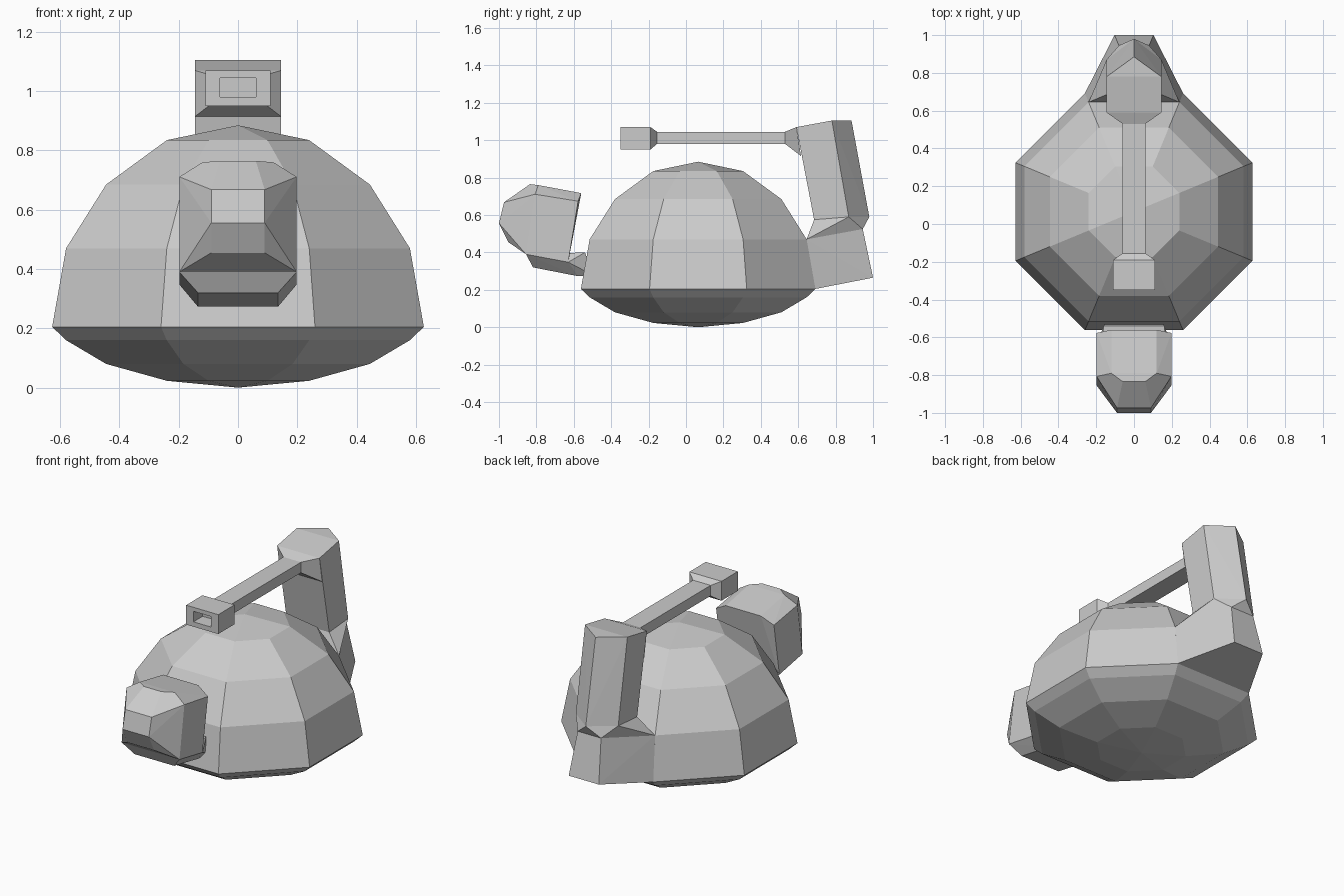
import bpy, bmesh, math

if "Cube" in bpy.data.objects:
    bpy.data.objects.remove(bpy.data.objects["Cube"])


def finish(name, bm):
    bmesh.ops.dissolve_limit(bm, angle_limit=math.radians(1),
                             verts=bm.verts[:], edges=bm.edges[:])
    bmesh.ops.recalc_face_normals(bm, faces=bm.faces[:])
    me = bpy.data.meshes.new(name)
    bm.to_mesh(me)
    bm.free()
    ob = bpy.data.objects.new(name, me)
    bpy.context.collection.objects.link(ob)
    return ob


def hull(name, half):
    """Convex solid from points on the +x half, mirrored across x = 0."""
    bm = bmesh.new()
    for x, y, z in half:
        for s in ((1, -1) if x else (1,)):
            bm.verts.new((s * x, y, z))
    res = bmesh.ops.convex_hull(bm, input=bm.verts[:])
    junk = [v for v in res["geom_interior"] if isinstance(v, bmesh.types.BMVert)]
    bmesh.ops.delete(bm, geom=junk, context='VERTS')
    return finish(name, bm)


def loft(name, rings):
    """Skin a list of closed rings and cap both ends."""
    bm = bmesh.new()
    vs = [[bm.verts.new(p) for p in r] for r in rings]
    n = len(vs[0])
    for a, b in zip(vs, vs[1:]):
        for i in range(n):
            j = (i + 1) % n
            bm.faces.new((a[i], a[j], b[j], b[i]))
    bm.faces.new(vs[0])
    bm.faces.new(vs[-1])
    return bm


# Octagonal domed body: (apothem, z)
profile = [(.24, .023), (.445, .08), (.58, .16), (.627, .205),
           (.58, .47), (.445, .685), (.24, .835)]
CY = .065
rings = []
for ap, z in profile:
    r = ap / math.cos(math.pi / 8)
    angs = [math.pi / 8 + k * math.pi / 4 for k in range(8)]
    rings.append([(r * math.cos(a), CY + r * math.sin(a), z) for a in angs])
bm = loft("body", rings)
caps = [f for f in bm.faces if len(f.verts) == 8]
for f, z in zip(caps, (0.0, .885)):
    c = bmesh.ops.poke(bm, faces=[f])["verts"][0]
    c.co = (0, CY, z)
finish("body", bm)

# Rear stub growing out of the body
stub_top = [(.24, .645, .47), (.08, .945, .525)]
hull("rear_stub", stub_top + [(.26, .692, .205), (.103, 1.0, .265)])

# Pentagonal upright column and its joint
low = [(.145, .685, .575), (.145, .87, .59), (0, .98, .59)]
high = [(.145, .59, 1.07), (.145, .78, 1.105), (0, .885, 1.105)]
hull("rear_joint", stub_top + low)
hull("rear_column", low + high)

# Arm with hollow square tip: (y at bottom, y at top, half width, z low, z high)
arm = [(-.26, -.26, .06, .98, 1.045), (-.35, -.35, .06, .98, 1.045),
       (-.35, -.35, .11, .95, 1.07), (-.19, -.19, .11, .95, 1.07),
       (-.155, -.155, .06, .98, 1.045), (.53, .53, .06, .98, 1.045),
       (.615, .59, .145, .915, 1.07)]
finish("arm", loft("arm", [[(-w, y0, z0), (w, y0, z0), (w, y1, z1), (-w, y1, z1)]
                           for y0, y1, w, z0, z1 in arm]))

# Faceted head at the front
chin = [(.198, -.63, .348), (.198, -.855, .39),
        (.135, -.818, .32), (.135, -.577, .273)]
hull("head", [(.12, -.56, .717), (.198, -.577, .674), (.198, -.63, .348),
              (.06, -.834, .765), (.12, -.79, .76), (.198, -.807, .711),
              (.198, -.855, .39), (.09, -.973, .668), (.09, -1.0, .556),
              (.09, -.95, .455)])

# Neck under the head joining the body
hull("neck", chin + [(.16, -.54, .40), (.135, -.5, .28)])
